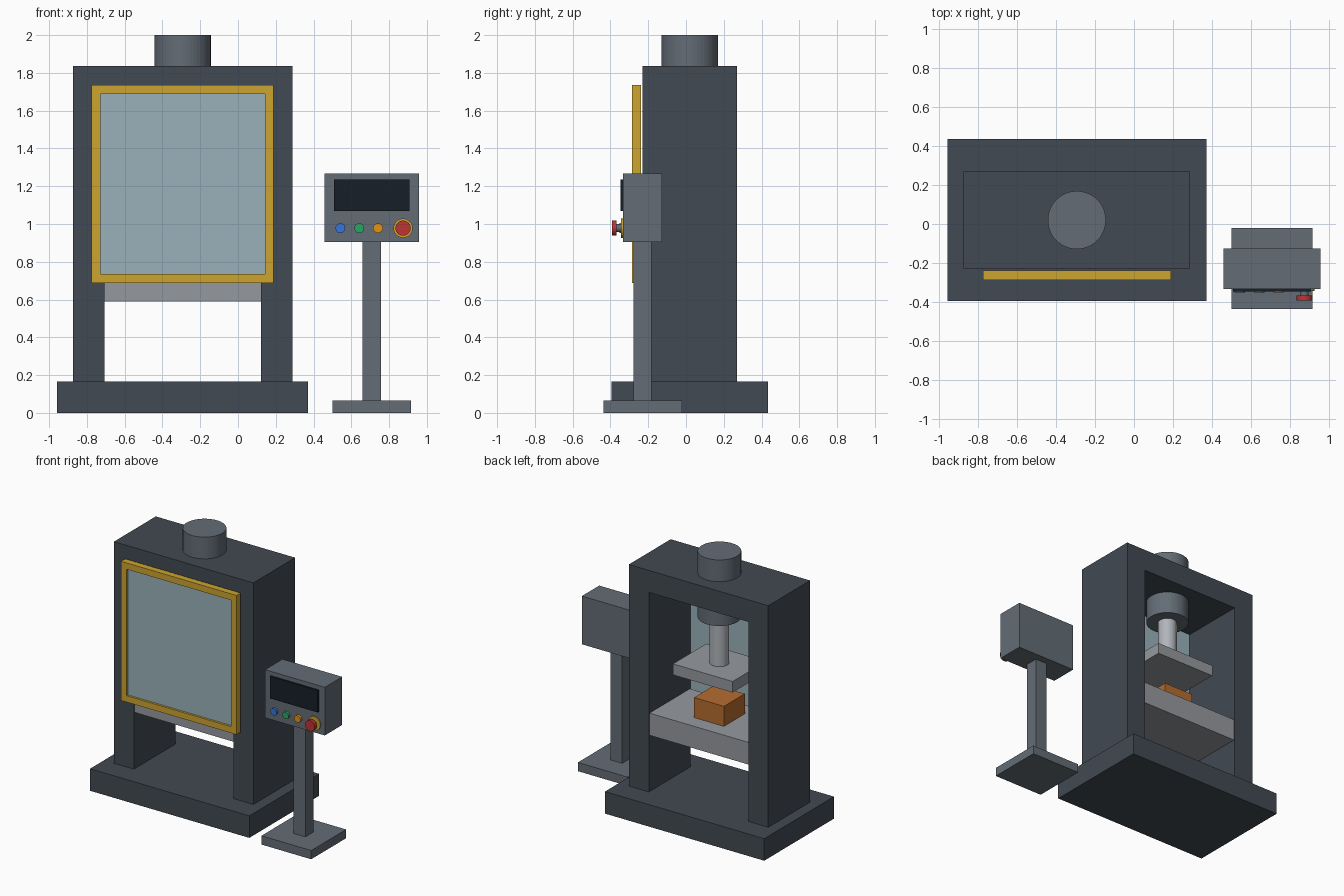
import bpy
import bmesh
from math import radians
from mathutils import Matrix, Vector

if "Cube" in bpy.data.objects:
    bpy.data.objects.remove(bpy.data.objects["Cube"])


def material(name, r, g, b):
    m = bpy.data.materials.new(name)
    m.diffuse_color = (*[(c / 255) ** 2.2 for c in (r, g, b)], 1)
    m.use_nodes = True
    m.node_tree.nodes["Principled BSDF"].inputs["Base Color"].default_value = m.diffuse_color
    return m


DARK = material("dark_steel", 68, 75, 83)
GREY = material("grey_paint", 99, 108, 117)
PLATE = material("plate_steel", 148, 152, 157)
ROD = material("bright_steel", 175, 179, 184)
YELLOW = material("safety_yellow", 203, 163, 50)
GLASS = material("guard_glass", 152, 176, 185)
ORANGE = material("copper_orange", 180, 108, 52)
BLACK = material("screen_black", 28, 36, 45)
RED = material("stop_red", 190, 55, 55)
BLUE = material("button_blue", 60, 115, 215)
GREEN = material("button_green", 45, 165, 100)
AMBER = material("button_amber", 225, 145, 25)


def finish(name, bm, mat):
    me = bpy.data.meshes.new(name)
    bm.to_mesh(me)
    bm.free()
    me.materials.append(mat)
    ob = bpy.data.objects.new(name, me)
    bpy.context.collection.objects.link(ob)
    return ob


def box(name, x, y, z, mat):
    """Box from (min, max) ranges on each axis."""
    lo, hi = Vector((x[0], y[0], z[0])), Vector((x[1], y[1], z[1]))
    bm = bmesh.new()
    bmesh.ops.create_cube(bm, size=1, matrix=Matrix.Translation((lo + hi) / 2)
                          @ Matrix.Diagonal((*(hi - lo), 1)))
    return finish(name, bm, mat)


def block(name, cx, cy, w, d, z, mat):
    """Box centred on a plan position."""
    return box(name, (cx - w / 2, cx + w / 2), (cy - d / 2, cy + d / 2), z, mat)


def cylinder(name, start, r, length, mat, front=False, sides=48):
    """Cylinder growing up from start, or towards the front."""
    rot = Matrix.Rotation(radians(90), 4, 'X') if front else Matrix()
    bm = bmesh.new()
    bmesh.ops.create_cone(bm, cap_ends=True, segments=sides, radius1=r, radius2=r, depth=length,
                          matrix=Matrix.Translation(start) @ rot @ Matrix.Translation((0, 0, length / 2)))
    return finish(name, bm, mat)


# Press frame
CX, CY = -0.293, 0.02
block("press_base", CX, CY, 1.328, 0.83, (0, 0.166), DARK)
for side, s in (("left", -1), ("right", 1)):
    block(side + "_column", CX + s * 0.498, CY, 0.166, 0.498, (0.166, 1.67), DARK)
block("crown_beam", CX, CY, 1.162, 0.498, (1.67, 1.836), DARK)

# Ram, table and workpiece
cylinder("hydraulic_cylinder", (CX, CY, 1.502), 0.149, 0.498, GREY)
cylinder("ram_rod", (CX, CY, 1.15), 0.0665, 0.36, ROD)
block("ram_plate", CX, CY, 0.498, 0.398, (1.074, 1.157), PLATE)
block("press_table", CX, CY, 0.83, 0.481, (0.59, 0.757), PLATE)
block("workpiece", CX, CY, 0.249, 0.249, (0.757, 0.908), ORANGE)

# Front safety guard
GY = (-0.287, -0.238)
for side, s in (("left", -1), ("right", 1)):
    block("guard_" + side + "_bar", CX + s * 0.459, -0.2625, 0.046, 0.049, (0.688, 1.737), YELLOW)
for side, z in (("bottom", 0.688), ("top", 1.689)):
    box("guard_" + side + "_bar", (CX - 0.436, CX + 0.436), GY, (z, z + 0.048), YELLOW)
box("guard_window", (CX - 0.436, CX + 0.436), (-0.271, -0.254), (0.736, 1.689), GLASS)

# Control console on its stand
PX, PY = 0.708, -0.23
block("console_foot", PX, PY + 0.002, 0.415, 0.415, (0, 0.066), GREY)
block("console_post", PX, PY, 0.097, 0.097, (0.066, 0.905), GREY)
block("console_box", PX, PY, 0.498, 0.207, (0.905, 1.268), GREY)
box("console_screen", (0.508, 0.907), (-0.347, -0.33), (1.07, 1.236), BLACK)

# Buttons and emergency stop
FRONT, BZ = -0.333, 0.978
for name, x, mat in (("blue", 0.542, BLUE), ("green", 0.642, GREEN), ("amber", 0.741, AMBER)):
    cylinder(name + "_button", (x, FRONT, BZ), 0.026, 0.019, mat, True, 32)
cylinder("stop_collar", (0.874, FRONT, BZ), 0.051, 0.01, YELLOW, True, 32)
cylinder("stop_stem", (0.874, FRONT - 0.01, BZ), 0.021, 0.026, GREY, True, 32)
cylinder("stop_button", (0.874, FRONT - 0.034, BZ), 0.04, 0.026, RED, True, 32)
